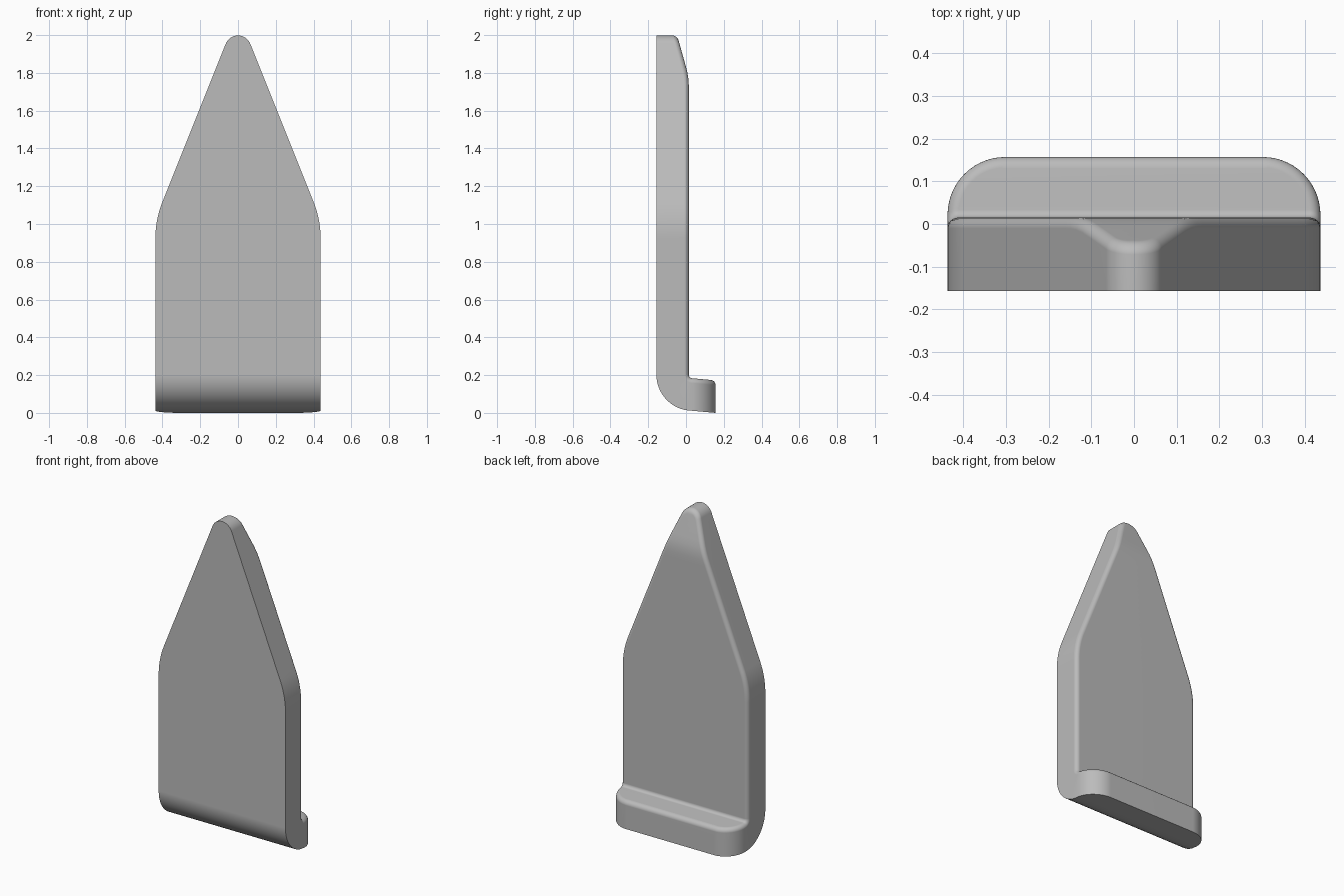
import bpy, bmesh
from math import sin, cos, pi, atan2, radians

if "Cube" in bpy.data.objects:
    bpy.data.objects.remove(bpy.data.objects["Cube"], do_unlink=True)

HALF_W = 0.437            # half width of the plate
FRONT, BACK = -0.157, 0.015
BEND_Z, BEND_Y, BEND_LEN = 0.205, 0.035, 0.1
FOOT_Y = 0.157
FILLET, STEPS = 0.025, 6


def side_section(u):
    """Outer and inner (y, z) points at distance u along the bent plate."""
    if u >= BEND_Z:                                   # upright wall
        t = max(0, u - 1.73)
        drop = 0.28 * (t * t / 0.2 if t < 0.1 else t - 0.05)
        return (FRONT, u), (BACK - drop, u)
    r_out, r_in = BEND_Y - FRONT, BEND_Y - BACK
    if u > BEND_Z - BEND_LEN:                         # rounded bend
        a = (BEND_Z - u) / BEND_LEN * pi / 2
        return tuple((BEND_Y - r * cos(a), BEND_Z - r * sin(a)) for r in (r_out, r_in))
    y = BEND_Z - BEND_LEN - u                         # gently sloping foot
    return tuple((BEND_Y + y, BEND_Z - r - 0.09 * y) for r in (r_out, r_in))


def arc(cx, cu, r, a0, a1, n):
    """Outline stations (x, u, normal angle) on an arc."""
    return [(cx + r * cos(a), cu + r * sin(a), a)
            for a in (a0 + (a1 - a0) * i / n for i in range(n + 1))]


# Right half of the flattened outline, from the tip to the foot's end
slant = radians(21.5)
tip = arc(0, 1.93, 0.07, pi / 2, slant, 12)
shoulder = arc(HALF_W - 0.5, 0.93, 0.5, slant, 0, 10)
(x0, u0, _), (x1, u1, _) = tip[-1], shoulder[0]
edge = [(x0 + (x1 - x0) * i / 24, u0 + (u1 - u0) * i / 24, slant) for i in range(1, 24)]
bend = [(HALF_W, BEND_Z - BEND_LEN * i / 14, 0) for i in range(12)]
u_end = BEND_Z - BEND_LEN - (FOOT_Y - BEND_Y)
corner = arc(HALF_W - 0.135, u_end + 0.135, 0.135, 0, -pi / 2, 14)
outline = tip + edge + shoulder + bend + corner

bm = bmesh.new()


def column(x, u, a, side):
    """Vertices from the front edge round the fillet to the back face."""
    f, _ = side_section(u)
    verts = [bm.verts.new((side * x, f[0], f[1]))]
    for k in range(STEPS + 1):
        t = k / STEPS * pi / 2
        d, drop = FILLET * (1 - cos(t)), FILLET * (1 - sin(t))
        f, b = side_section(u - d * sin(a))
        length = ((f[0] - b[0]) ** 2 + (f[1] - b[1]) ** 2) ** 0.5
        s = drop / length
        y, z = (b[i] + (f[i] - b[i]) * s for i in (0, 1))
        verts.append(bm.verts.new((side * (x - d * cos(a)), y, z)))
    return verts


left = [column(*s, 1) for s in outline]
right = [column(*s, -1) for s in outline]

# Rim and fillet strips, closed across the end of the foot
loop = left + right[::-1]
for c, n in zip(loop, loop[1:]):
    for k in range(STEPS + 1):
        bm.faces.new((c[k], n[k], n[k + 1], c[k + 1]))
# Front and back skins
for i in range(len(outline) - 1):
    for k in (0, -1):
        bm.faces.new((left[i][k], left[i + 1][k], right[i + 1][k], right[i][k]))

bmesh.ops.remove_doubles(bm, verts=bm.verts, dist=0.0002)
bmesh.ops.recalc_face_normals(bm, faces=bm.faces)
low = min(v.co.z for v in bm.verts)
bmesh.ops.translate(bm, verts=bm.verts, vec=(0, 0, -low))

mesh = bpy.data.meshes.new("bent_plate")
bm.to_mesh(mesh)
bm.free()
plate = bpy.data.objects.new("bent_plate", mesh)
bpy.context.collection.objects.link(plate)

grey = bpy.data.materials.new("plain_grey")
grey.use_nodes = True
grey.diffuse_color = (0.5, 0.5, 0.5, 1)
grey.node_tree.nodes["Principled BSDF"].inputs["Base Color"].default_value = (0.5, 0.5, 0.5, 1)
mesh.materials.append(grey)

bpy.context.view_layer.objects.active = plate
plate.select_set(True)
bpy.ops.object.shade_smooth_by_angle(angle=radians(35))
weighted = plate.modifiers.new("even_shading", 'WEIGHTED_NORMAL')
weighted.keep_sharp = True
